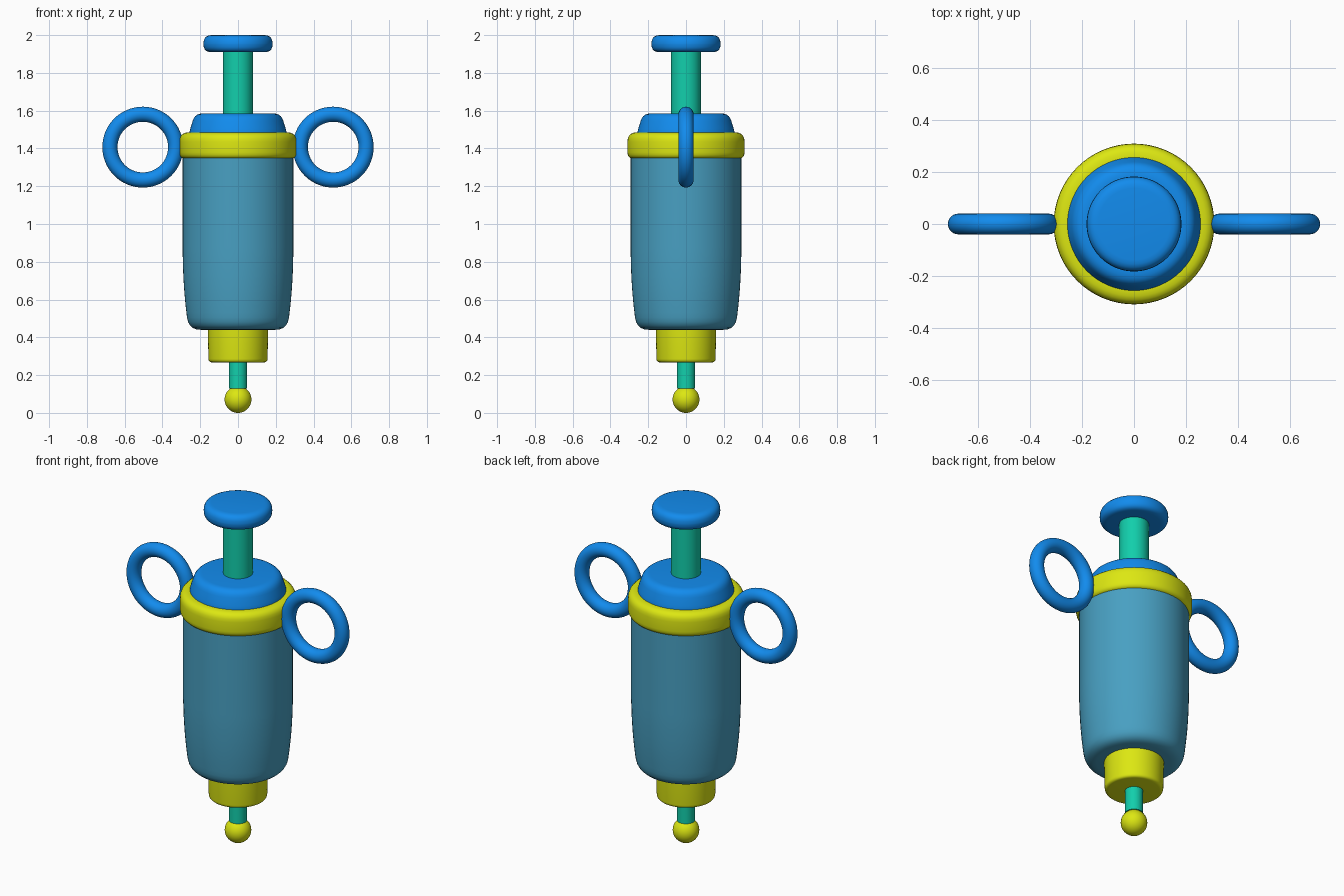
import bpy, bmesh, math

if "Cube" in bpy.data.objects:
    bpy.data.objects.remove(bpy.data.objects["Cube"])


def material(name, rgb):
    m = bpy.data.materials.new(name)
    m.diffuse_color = (*rgb, 1)
    m.use_nodes = True
    m.node_tree.nodes["Principled BSDF"].inputs["Base Color"].default_value = m.diffuse_color
    return m


BLUE = material("blue", (0.006, 0.26, 0.85))
YELLOW = material("yellow", (0.72, 0.80, 0.006))
TEAL = material("teal", (0.006, 0.62, 0.41))
BARREL = material("barrel_blue", (0.065, 0.35, 0.54))


def finish(obj, name, mat):
    obj.name = name
    obj.data.materials.append(mat)
    bpy.ops.object.select_all(action='DESELECT')
    obj.select_set(True)
    bpy.context.view_layer.objects.active = obj
    bpy.ops.object.shade_smooth_by_angle(angle=math.radians(40))
    return obj


def rounded(points, steps=5):
    """Expand (radius, z, fillet) corners into a smooth (radius, z) profile."""
    out = []
    for i, (r, z, f) in enumerate(points):
        if not f or i in (0, len(points) - 1):
            out.append((r, z))
            continue
        ends = []
        for q in (points[i - 1], points[i + 1]):
            d = math.hypot(q[0] - r, q[1] - z)
            ends.append((r + (q[0] - r) * f / d, z + (q[1] - z) * f / d))
        (ar, az), (br, bz) = ends
        for k in range(steps + 1):
            t = k / steps
            a, b, c = (1 - t) ** 2, 2 * t * (1 - t), t * t
            out.append((a * ar + b * r + c * br, a * az + b * z + c * bz))
    return out


def lathe(name, points, mat, sides=64):
    """Closed solid of revolution about z, from bottom centre to top centre."""
    prof = rounded([(0, points[0][1], 0)] + points + [(0, points[-1][1], 0)])
    bm = bmesh.new()
    rings = []
    for r, z in prof[1:-1]:
        rings.append([bm.verts.new((r * math.cos(2 * math.pi * k / sides),
                                    r * math.sin(2 * math.pi * k / sides), z))
                      for k in range(sides)])
    for lo, hi in zip(rings, rings[1:]):
        for k in range(sides):
            n = (k + 1) % sides
            bm.faces.new((lo[k], lo[n], hi[n], hi[k]))
    bm.faces.new(rings[0][::-1])
    bm.faces.new(rings[-1])
    me = bpy.data.meshes.new(name)
    bm.to_mesh(me)
    bm.free()
    obj = bpy.data.objects.new(name, me)
    bpy.context.collection.objects.link(obj)
    return finish(obj, name, mat)


# Barrel with softly tapered, rounded bottom
lathe("barrel", [(0.262, 0.44, 0.065), (0.284, 0.62, 0.09), (0.293, 0.80, 0.08),
                 (0.293, 1.40, 0)], BARREL)

# Collar and shoulder cap at the top of the barrel
lathe("collar", [(0.31, 1.345, 0.035), (0.31, 1.485, 0.05)], YELLOW)
lathe("shoulder_cap", [(0.258, 1.44, 0), (0.258, 1.487, 0.02),
                       (0.228, 1.585, 0.04)], BLUE)

# Plunger rod and thumb pad
lathe("plunger_rod", [(0.079, 1.55, 0), (0.079, 1.95, 0)], TEAL)
lathe("thumb_pad", [(0.183, 1.91, 0.042), (0.183, 2.0, 0.045)], BLUE)

# Nozzle hub, needle and ball tip
lathe("nozzle_hub", [(0.156, 0.267, 0.02), (0.160, 0.46, 0)], YELLOW)
lathe("needle", [(0.048, 0.128, 0), (0.048, 0.30, 0)], TEAL)
bpy.ops.mesh.primitive_uv_sphere_add(segments=40, ring_count=24, radius=0.071,
                                     location=(0, 0, 0.071))
finish(bpy.context.object, "ball_tip", YELLOW)

# Finger rings on both sides
for side, label in ((-1, "left"), (1, "right")):
    bpy.ops.mesh.primitive_torus_add(major_radius=0.174, minor_radius=0.040,
                                     major_segments=64, minor_segments=24,
                                     location=(side * 0.504, 0, 1.407),
                                     rotation=(math.pi / 2, 0, 0))
    finish(bpy.context.object, label + "_finger_ring", BLUE)
